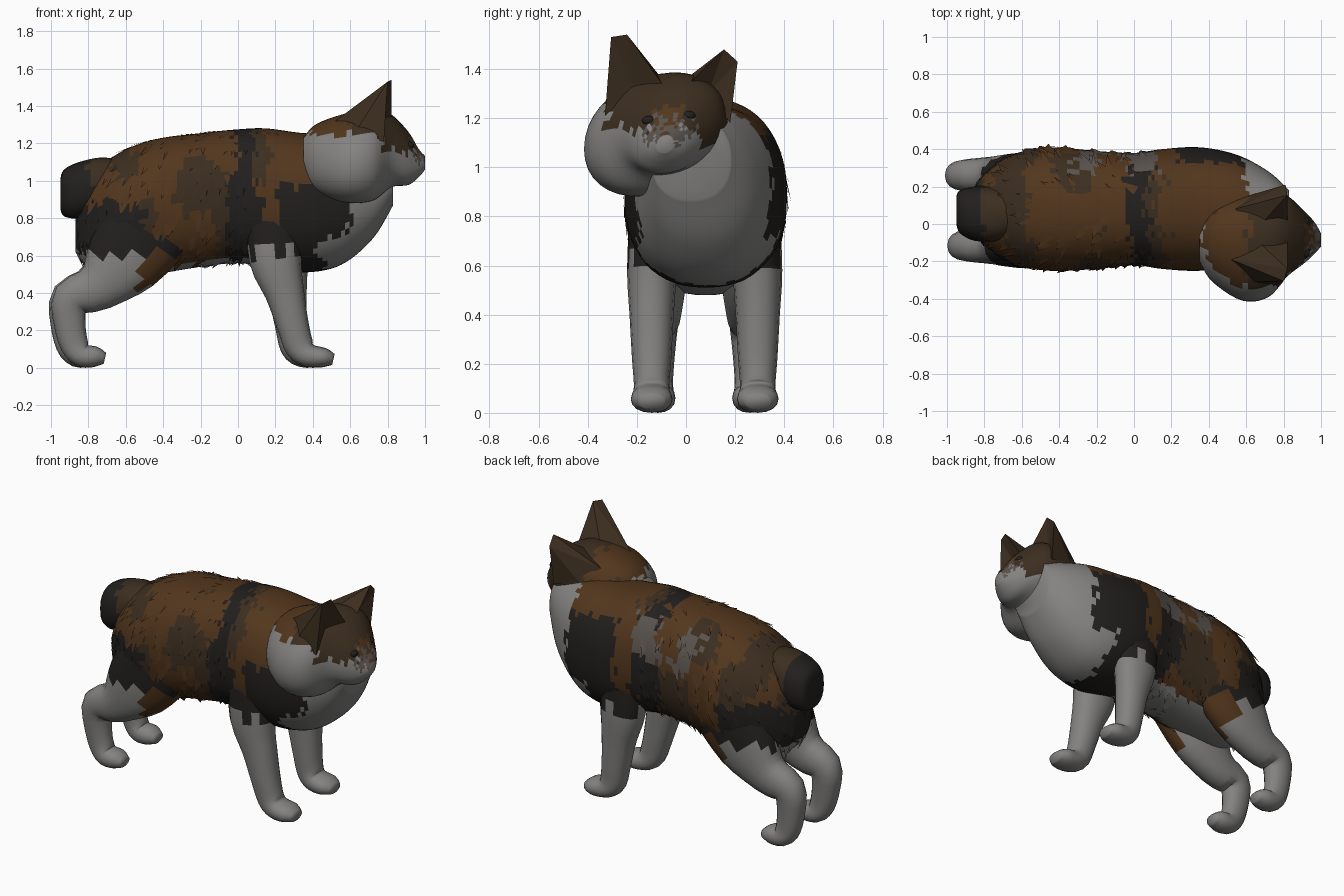
import bpy, bmesh, math, random
from mathutils import Vector, noise
from mathutils.bvhtree import BVHTree

if "Cube" in bpy.data.objects:
    bpy.data.objects.remove(bpy.data.objects["Cube"])

random.seed(4)
CY = 0.08  # body centre line in y

# Coat colours
COLOURS = {"white_fur": (0.23, 0.225, 0.22), "brown_fur": (0.085, 0.037, 0.012),
           "dark_fur": (0.016, 0.014, 0.013), "mixed_fur": (0.045, 0.027, 0.014),
           "grey_fur": (0.10, 0.085, 0.075)}
MATS = []
for key, rgb in COLOURS.items():
    m = bpy.data.materials.new(key)
    m.diffuse_color = (*rgb, 1)
    m.use_nodes = True
    m.node_tree.nodes["Principled BSDF"].inputs["Base Color"].default_value = m.diffuse_color
    MATS.append(m)
WHITE, BROWN, DARK, MIXED, GREY = range(5)


def finish(name, bm, paint, smooth=True, fix_normals=True):
    if fix_normals:
        bmesh.ops.recalc_face_normals(bm, faces=bm.faces)
    for f in bm.faces:
        f.smooth = smooth
        jitter = Vector((random.gauss(0, 0.015), 0, random.gauss(0, 0.015)))
        f.material_index = paint(f.calc_center_median() + jitter)
    me = bpy.data.meshes.new(name)
    bm.to_mesh(me)
    bm.free()
    for m in MATS:
        me.materials.append(m)
    ob = bpy.data.objects.new(name, me)
    bpy.context.collection.objects.link(ob)
    return ob


def refine(rows, n):
    """Catmull-Rom interpolation between rows of numbers."""
    out = []
    for i in range(len(rows) - 1):
        p0, p1, p2, p3 = (rows[max(0, min(len(rows) - 1, i + k))] for k in (-1, 0, 1, 2))
        for s in range(n):
            t = s / n
            out.append([0.5 * (2 * b + (c - a) * t + (2 * a - 5 * b + 4 * c - d) * t * t
                               + (3 * b - a - 3 * c + d) * t ** 3)
                        for a, b, c, d in zip(p0, p1, p2, p3)])
    return out + [list(rows[-1])]


def oval(centre, u, v, sides, power):
    pts = []
    for k in range(sides):
        a = 2 * math.pi * k / sides
        c, s = math.cos(a), math.sin(a)
        pts.append(centre + u * math.copysign(abs(c) ** (2 / power), c)
                   + v * math.copysign(abs(s) ** (2 / power), s))
    return pts


def loft(name, rings, paint):
    bm = bmesh.new()
    vs = [[bm.verts.new(p) for p in r] for r in rings]
    n = len(rings[0])
    for a, b in zip(vs, vs[1:]):
        for k in range(n):
            bm.faces.new((a[k], a[(k + 1) % n], b[(k + 1) % n], b[k]))
    bm.faces.new(vs[0])
    bm.faces.new(vs[-1])
    return finish(name, bm, paint)


def x_loft(name, rows, paint, n=3, sides=24, power=2.3, tilt=0.0):
    """Rows are x, top, bottom, y min, y max."""
    rings = []
    for x, t, b, y0, y1 in refine(rows, n):
        rings.append(oval(Vector((x, (y0 + y1) / 2, (t + b) / 2)),
                          Vector((0, (y1 - y0) / 2, tilt * (y1 - y0) / 2)),
                          Vector((0, 0, (t - b) / 2)), sides, power))
    return loft(name, rings, paint)


def leg(name, rows, y, paint, top_shift=0.0, foot_shift=0.0):
    """Rows are x, z, thickness, half width; the path lies in the xz plane."""
    rows = [(x + foot_shift + (top_shift - foot_shift) * min(1, z / 0.6), z, r, w)
            for x, z, r, w in rows]
    rows = refine(rows, 3)
    rings = []
    for i, (x, z, r, w) in enumerate(rows):
        p, q = rows[max(0, i - 1)], rows[min(len(rows) - 1, i + 1)]
        d = Vector((q[0] - p[0], 0, q[1] - p[1])).normalized()
        rings.append(oval(Vector((x, y, z)), Vector((0, w, 0)),
                          Vector((-d.z, 0, d.x)) * r, 16, 2.2))
    return loft(name, rings, paint)


# Patchy calico coat
def body_paint(c):
    n = noise.noise(Vector((c.x * 5, c.y * 4, c.z * 2.5)))
    x, z = c.x + 0.08 * n, c.z + 0.06 * n
    if x > 0.6 or (x > 0.42 and z < 0.72):
        return WHITE
    if x > 0.2:
        return DARK if z < 0.98 or (c.y > 0.2 and z < 1.15) else BROWN
    if z < 0.62 and (x < -0.72 or abs(c.y - CY) < 0.15):
        return WHITE
    if x < -0.5 and 0.58 < z < 0.86:
        return DARK
    if c.y > 0.22 and -0.3 < x < 0.12 and 1.0 < z < 1.2 and n > -0.15:
        return GREY
    if -0.04 < x < 0.1:
        return DARK
    return MIXED if n > 0.08 else BROWN


def head_paint(c):
    if c.x > 0.95:
        return WHITE if c.z < 1.1 else GREY
    if c.z > 1.25:
        return BROWN if c.x < 0.62 else MIXED
    if c.x > 0.76 and c.z > 1.15:
        return MIXED if abs(c.y + 0.07) > 0.06 else BROWN
    return MIXED if c.y > 0.06 and c.z > 1.08 else WHITE


# Torso, ending in the neck under the head
body = x_loft("body", [
    (-0.87, 0.80, 0.62, 0.00, 0.16), (-0.80, 1.00, 0.53, -0.11, 0.27),
    (-0.65, 1.14, 0.48, -0.21, 0.37), (-0.45, 1.22, 0.50, -0.25, 0.41),
    (-0.20, 1.255, 0.54, -0.24, 0.39), (0.00, 1.275, 0.56, -0.22, 0.38),
    (0.15, 1.28, 0.54, -0.24, 0.40), (0.35, 1.255, 0.51, -0.25, 0.41),
    (0.55, 1.25, 0.55, -0.22, 0.37), (0.72, 1.22, 0.69, -0.17, 0.28),
    (0.83, 1.20, 0.87, -0.14, 0.18)], body_paint, n=8, sides=56)

# Bobbed tail
tail = x_loft("tail", [
    (-0.95, 1.01, 0.85, 0.00, 0.15), (-0.93, 1.06, 0.81, -0.05, 0.18),
    (-0.85, 1.10, 0.80, -0.09, 0.20), (-0.72, 1.125, 0.84, -0.09, 0.19),
    (-0.58, 1.10, 0.90, -0.03, 0.13)],
    lambda c: DARK if c.x < -0.8 else MIXED, n=4, sides=20, power=2.4)

# Head with cheek ruff and muzzle
head = x_loft("head", [
    (0.35, 1.23, 1.02, -0.20, 0.00), (0.42, 1.30, 0.94, -0.31, 0.09),
    (0.58, 1.355, 0.89, -0.41, 0.15), (0.72, 1.38, 0.90, -0.39, 0.17),
    (0.82, 1.35, 0.97, -0.28, 0.15), (0.91, 1.26, 0.98, -0.21, 0.07),
    (0.965, 1.17, 1.02, -0.16, 0.01), (1.0, 1.13, 1.06, -0.12, -0.05)],
    head_paint, n=5, sides=36, power=2.1, tilt=0.18)


# Ears: outer shell of five base points and two tips, hollow at the front
def ear(name, base, tips, hollow):
    bm = bmesh.new()
    b = [bm.verts.new(p) for p in base]
    t = [bm.verts.new(p) for p in tips]
    h = bm.verts.new(hollow)
    for f in ((b[0], b[1], t[0]), (b[1], b[2], t[0]), (b[2], t[1], t[0]),
              (b[2], b[3], t[1]), (b[3], b[4], t[1]), (b[0], t[0], h),
              (t[0], t[1], h), (t[1], b[4], h)):
        bm.faces.new(f)
    finish(name, bm, lambda c: MIXED, smooth=False)


ear("near_ear", [(0.82, -0.09, 1.33), (0.66, -0.09, 1.35), (0.52, -0.19, 1.32),
                 (0.62, -0.31, 1.25), (0.78, -0.33, 1.21)],
    [(0.82, -0.24, 1.54), (0.80, -0.305, 1.53)], (0.76, -0.21, 1.32))
ear("far_ear", [(0.82, 0.00, 1.33), (0.68, 0.00, 1.36), (0.54, 0.08, 1.31),
                (0.64, 0.16, 1.23), (0.80, 0.18, 1.18)],
    [(0.82, 0.155, 1.48), (0.81, 0.21, 1.43)], (0.76, 0.09, 1.30))


# Eyes and nose
def blob(name, loc, scale, mat):
    bm = bmesh.new()
    bmesh.ops.create_icosphere(bm, subdivisions=2, radius=1)
    for v in bm.verts:
        v.co = Vector(a * s + l for a, s, l in zip(v.co, scale, loc))
    finish(name, bm, lambda c: mat)


for label, y, z in (("near_eye", -0.15, 1.19), ("far_eye", 0.01, 1.21)):
    blob(label, (0.92, y, z), (0.02, 0.03, 0.02), DARK)
blob("nose", (0.985, -0.08, 1.125), (0.015, 0.03, 0.02), BROWN)

# Legs, a hind and a front one per side with slightly different stances
HIND = [(-0.48, 0.76, 0.25, 0.12), (-0.62, 0.57, 0.21, 0.12), (-0.76, 0.43, 0.13, 0.10),
        (-0.90, 0.37, 0.10, 0.085), (-0.912, 0.24, 0.085, 0.07), (-0.89, 0.12, 0.075, 0.062),
        (-0.85, 0.065, 0.062, 0.07), (-0.78, 0.06, 0.055, 0.07), (-0.73, 0.05, 0.03, 0.045)]
FRONT = [(0.19, 0.82, 0.15, 0.09), (0.20, 0.58, 0.14, 0.10), (0.25, 0.40, 0.105, 0.09),
         (0.295, 0.22, 0.085, 0.08), (0.33, 0.11, 0.078, 0.072), (0.38, 0.065, 0.063, 0.08),
         (0.46, 0.055, 0.052, 0.083), (0.51, 0.045, 0.03, 0.05)]


def hind_paint(c):
    if c.z > 0.62:
        return DARK
    return BROWN if c.x > -0.5 and c.z > 0.4 and abs(c.y - CY) > 0.15 else WHITE


solids = [body, tail, head]
# label, hind y, hind foot shift, front y, front top shift, front foot shift
for label, hy, hs, fy, ft, fs in (("near", -0.115, 0.02, -0.14, 0, 0),
                                  ("far", 0.26, -0.01, 0.292, 0.04, -0.04)):
    solids.append(leg(label + "_hind_leg", HIND, hy, hind_paint, 0, hs))
    solids.append(leg(label + "_front_leg", FRONT, fy,
                      lambda c: DARK if c.z > 0.62 else WHITE, ft, fs))

# Ragged fur tufts lying over the flanks and rump
bm = bmesh.new()
faces = [p for p in body.data.polygons
         if -0.86 < p.center.x < 0.08 and p.center.z > 0.55 and len(p.vertices) == 4]
for p in random.choices(faces, weights=[f.area for f in faces], k=320):
    nrm = p.normal
    d = Vector((random.uniform(-0.5, 0.1), 0, -1))
    d = (d - nrm * d.dot(nrm)).normalized()
    side = nrm.cross(d) * random.uniform(0.015, 0.03)
    tip = p.center + d * random.uniform(0.06, 0.12) + nrm * 0.004
    base = p.center + nrm * 0.002
    bm.faces.new([bm.verts.new(v) for v in (base - side, tip, base + side)])
finish("fur_tufts", bm, body_paint, fix_normals=False)

# Remove the faces buried inside neighbouring parts
meshes = []
for ob in solids:
    b = bmesh.new()
    b.from_mesh(ob.data)
    meshes.append((ob, b, BVHTree.FromBMesh(b)))
buried = []
for ob, b, own in meshes:
    hidden = []
    for f in b.faces:
        c = f.calc_center_median()
        for other in (t for o, _, t in meshes if o is not ob):
            loc, nrm, _, dist = other.find_nearest(c)
            if dist > 0.035 and (c - loc).dot(nrm) < -0.5 * dist:
                hidden.append(f)
                break
    buried.append(hidden)
for (ob, b, own), hidden in zip(meshes, buried):
    bmesh.ops.delete(b, geom=hidden, context='FACES')
    b.to_mesh(ob.data)
    b.free()
